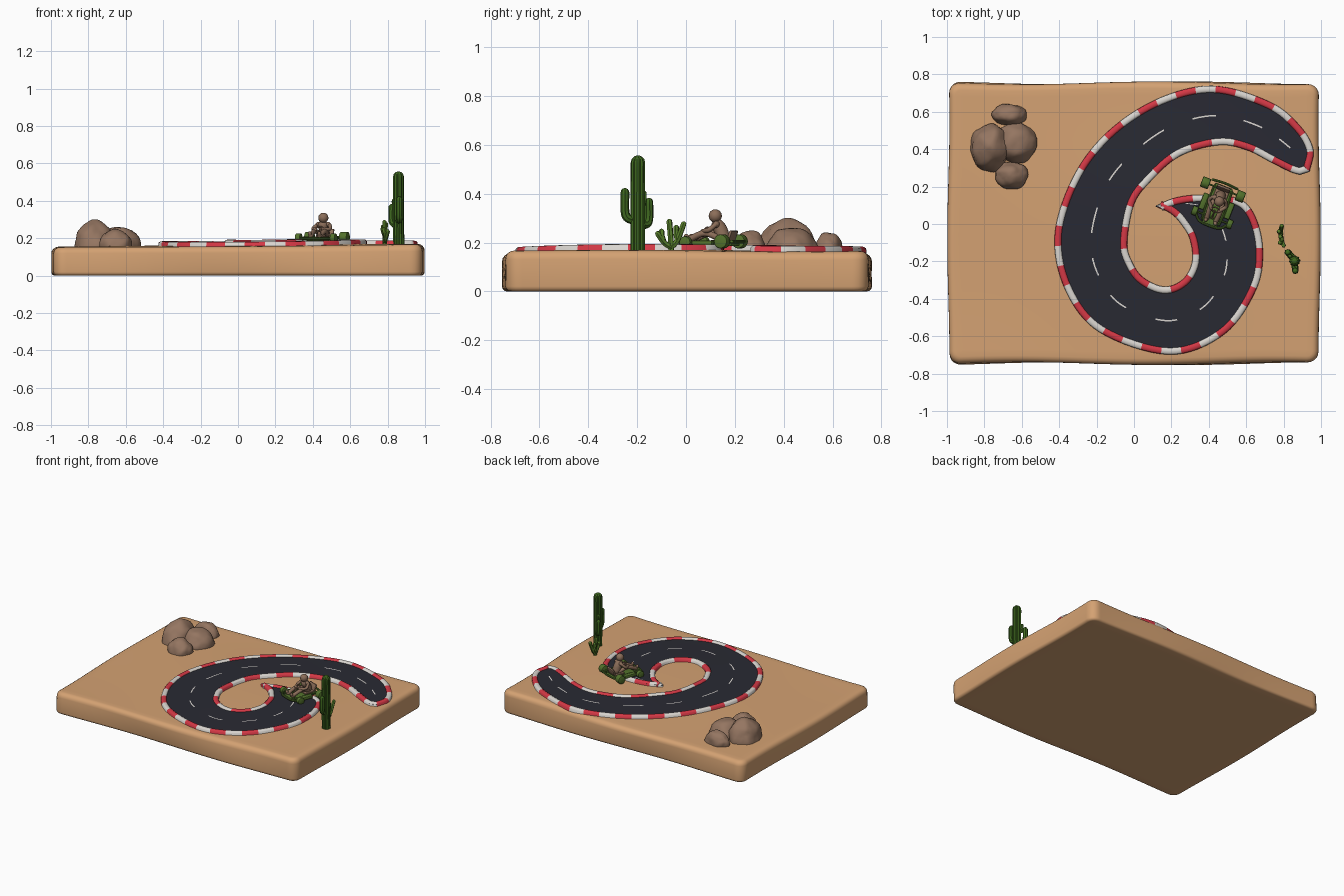
import bpy, bmesh, math
from mathutils import Vector, Matrix, noise

if "Cube" in bpy.data.objects:
    bpy.data.objects.remove(bpy.data.objects["Cube"])


def material(name, rgb):
    m = bpy.data.materials.new(name)
    m.diffuse_color = (*rgb, 1)
    m.use_nodes = True
    m.node_tree.nodes["Principled BSDF"].inputs["Base Color"].default_value = m.diffuse_color
    return m


SAND = material("sand", (0.66, 0.36, 0.17))
ASPHALT = material("asphalt", (0.022, 0.023, 0.033))
RED = material("curb red", (0.66, 0.04, 0.06))
WHITE = material("curb white", (0.70, 0.67, 0.63))
ROCK = material("rock brown", (0.30, 0.18, 0.12))
SKIN = material("driver brown", (0.26, 0.155, 0.10))
KART = material("kart green", (0.085, 0.165, 0.025))
CACTUS = material("cactus green", (0.05, 0.14, 0.014))
SHRUB = material("light cactus green", (0.10, 0.22, 0.025))


def finish(name, bm, mats, matrix=None, angle=40):
    if matrix:
        bm.transform(matrix)
    bmesh.ops.recalc_face_normals(bm, faces=bm.faces[:])
    me = bpy.data.meshes.new(name)
    bm.to_mesh(me)
    bm.free()
    ob = bpy.data.objects.new(name, me)
    bpy.context.collection.objects.link(ob)
    for m in mats:
        me.materials.append(m)
    bpy.ops.object.select_all(action='DESELECT')
    ob.select_set(True)
    bpy.context.view_layer.objects.active = ob
    bpy.ops.object.shade_smooth_by_angle(angle=math.radians(angle))
    return ob


def ground(x, y):
    return (0.161 + 0.007 * x + 0.004 * math.sin(3 * x + 1) * math.cos(2.5 * y)
            + 0.004 * math.cos(4 * y + x))


def spline(pts, steps):
    p = [Vector(q) for q in pts]
    p = [2 * p[0] - p[1]] + p + [2 * p[-1] - p[-2]]
    out = []
    for i in range(1, len(p) - 2):
        a, b, c, d = p[i - 1:i + 3]
        for k in range(steps):
            t = k / steps
            out.append(0.5 * (2 * b + (c - a) * t + (2 * a - 5 * b + 4 * c - d) * t * t
                              + (3 * b - a - 3 * c + d) * t ** 3))
    return out + [p[-2]]


def limb(bm, pts, radius, sides=12, ribs=0.0, steps=6):
    """Round-ended tube along a smooth path; ribs alternates the radius."""
    path = spline(pts, steps)
    rings = [(path[0], path[1] - path[0], 0.98), ]
    d0, d1 = (path[1] - path[0]).normalized(), (path[-1] - path[-2]).normalized()
    caps = [(math.cos(a), math.sin(a)) for a in (1.4, 1.0, 0.5)]
    rings = [(path[0] - d0 * radius * s, d0, c) for c, s in caps]
    for i, p in enumerate(path):
        rings.append((p, (path[min(i + 1, len(path) - 1)] - path[max(i - 1, 0)]).normalized(), 1))
    rings += [(path[-1] + d1 * radius * s, d1, c) for c, s in reversed(caps)]
    u = d0.orthogonal().normalized()
    prev = None
    for c, d, s in rings:
        u = (u - d * u.dot(d)).normalized()
        v = d.cross(u)
        ring = []
        for k in range(sides):
            a = math.tau * k / sides
            r = radius * s * (1 - ribs * (k % 2))
            ring.append(bm.verts.new(c + (u * math.cos(a) + v * math.sin(a)) * r))
        if prev:
            for k in range(sides):
                j = (k + 1) % sides
                bm.faces.new((prev[k], prev[j], ring[j], ring[k]))
        else:
            bm.faces.new(ring)
        prev = ring
    bm.faces.new(prev)


def box(bm, centre, size, bevel=0.006, tilt=0):
    part = bmesh.new()
    bmesh.ops.create_cube(part, size=1, matrix=Matrix.Diagonal((*size, 1)))
    bmesh.ops.bevel(part, geom=part.edges[:], offset=bevel, segments=2, affect='EDGES', profile=0.5)
    part.transform(Matrix.Translation(centre) @ Matrix.Rotation(tilt, 4, 'X'))
    tmp = bpy.data.meshes.new("tmp")
    part.to_mesh(tmp)
    part.free()
    bm.from_mesh(tmp)
    bpy.data.meshes.remove(tmp)


# Sand slab with soft edges and a gently rolling top
bm = bmesh.new()
bmesh.ops.create_cube(bm, size=1, matrix=Matrix.Translation((0, 0, 0.08)) @ Matrix.Diagonal((1.985, 1.50, 0.16, 1)))
bmesh.ops.bevel(bm, geom=[e for e in bm.edges if abs(e.verts[0].co.z - e.verts[1].co.z) > 0.1],
                offset=0.06, segments=5, affect='EDGES', profile=0.5)
for z, off in ((0.16, 0.035), (0, 0.02)):
    rim = [e for e in bm.edges if all(abs(v.co.z - z) < 1e-4 for v in e.verts)]
    bmesh.ops.bevel(bm, geom=rim, offset=off, segments=4, affect='EDGES', profile=0.5)
for axis, count, half in ((0, 32, 0.92), (1, 24, 0.68)):
    for i in range(count + 1):
        co, no = [0, 0, 0], [0, 0, 0]
        co[axis], no[axis] = -half + 2 * half * i / count, 1
        bmesh.ops.bisect_plane(bm, geom=bm.verts[:] + bm.edges[:] + bm.faces[:], plane_co=co, plane_no=no)
for v in bm.verts:
    x, y, z = v.co
    v.co.z = z / 0.16 * ground(x, y)
    v.co.x += 0.006 * math.sin(5 * y + 2) * x
    v.co.y += 0.010 * math.sin(4.5 * x + 9 * z) * y + 0.004
finish("sand_base", bm, [SAND])

# Track edges, from the wide tail round to the pointed tip
outer = [(.94, .28), (.96, .40), (.885, .53), (.725, .655), (.425, .74), (.136, .675), (-.13, .505),
         (-.32, .265), (-.425, -.055), (-.37, -.35), (-.185, -.58), (.19, -.70), (.485, -.59), (.655, -.35),
         (.69, -.136), (.645, .05), (.55, .14), (.35, .157), (.215, .14), (.12, .10)]
inner = [(.885, .262), (.83, .28), (.73, .33), (.60, .395), (.45, .42), (.243, .36), (.083, .22),
         (0, .10), (-.035, -.10), (-.01, -.20), (.05, -.285), (.163, -.334), (.26, -.295), (.31, -.20),
         (.297, -.08), (.25, 0), (.215, .04), (.18, .065), (.145, .08), (.115, .092)]
edge_o, edge_i = spline(outer, 8), spline(inner, 8)


def strip(bm, first, last, fractions, lift):
    prev = None
    for i in range(first, last + 1):
        a, b = edge_o[i], edge_i[i]
        row = []
        for f in fractions((b - a).length):
            p = a.lerp(b, f)
            row.append(bm.verts.new((p.x, p.y, ground(p.x, p.y) + lift)))
        if prev:
            for k in range(len(row) - 1):
                bm.faces.new((prev[k], prev[k + 1], row[k + 1], row[k]))
        prev = row


bm = bmesh.new()
strip(bm, 0, len(edge_o) - 1, lambda w: [0.04 + 0.92 * k / 8 for k in range(9)], 0.014)
finish("road", bm, [ASPHALT])

# Thin centre dashes
bm = bmesh.new()
for first in range(14, 134, 9):
    strip(bm, first, first + 4, lambda w: (0.5 - 0.004 / w, 0.5 + 0.004 / w), 0.0165)
finish("road_dashes", bm, [WHITE])

# Red and white curb swept round the whole track edge
loop = edge_o + edge_i[::-1]
loop.append(loop[0])
length = sum((b - a).length for a, b in zip(loop, loop[1:]))
count = 2 * round(length / 0.22) * 6
path, travelled, step = [], 0.0, length / count
for a, b in zip(loop, loop[1:]):
    seg = (b - a).length
    while len(path) < count and len(path) * step <= travelled + seg:
        path.append(a.lerp(b, (len(path) * step - travelled) / max(seg, 1e-6)))
    travelled += seg
count = len(path)
section = [(0, -0.02), (0.002, 0.016), (0.010, 0.023), (0.028, 0.024), (0.037, 0.018), (0.040, 0.0)]
bm = bmesh.new()
rows = []
for i, p in enumerate(path):
    d = (path[(i + 1) % count] - path[i - 1]).normalized()
    n = Vector((-d.y, d.x))
    rows.append([bm.verts.new((*(p + n * o), ground(p.x, p.y) + h)) for o, h in section])
for i in range(count):
    a, b = rows[i], rows[(i + 1) % count]
    for k in range(len(section) - 1):
        bm.faces.new((a[k], a[k + 1], b[k + 1], b[k])).material_index = (i // 6) % 2
finish("curb", bm, [RED, WHITE], angle=60)

# Rock pile
rocks = [(-.77, .41, .105, .125, .135), (-.63, .435, .11, .11, .10),
         (-.665, .585, .092, .058, .08), (-.655, .26, .09, .072, .085)]
for i, (x, y, rx, ry, rz) in enumerate(rocks):
    bm = bmesh.new()
    bmesh.ops.create_icosphere(bm, subdivisions=4, radius=1)
    for v in bm.verts:
        c = v.co.copy()
        k = 1 + 0.13 * noise.noise(c * 1.6 + Vector((i * 7, 0, 3))) + 0.03 * noise.noise(c * 5)
        v.co = (x + c.x * rx * k, y + c.y * ry * k, 0.16 + max(c.z, -0.2) * rz * k)
    finish(f"rock_{i + 1}", bm, [ROCK])

# Tall ribbed cactus with two raised arms
bm = bmesh.new()
limb(bm, [(.86, -.198, .15), (.858, -.198, .35), (.858, -.197, .527)], .030, 20, .16)
limb(bm, [(.855, -.20, .29), (.862, -.238, .30), (.862, -.25, .33), (.862, -.25, .405)], .018, 16, .16)
limb(bm, [(.855, -.19, .275), (.832, -.162, .275), (.822, -.152, .30), (.822, -.152, .365)], .018, 16, .16)
limb(bm, [(.85, -.19, .35), (.838, -.175, .36), (.834, -.172, .39), (.834, -.172, .40)], .012, 12, .16)
finish("tall_cactus", bm, [CACTUS], angle=30)

# Small branching cactus
bm = bmesh.new()
for pts in ([(.785, -.06, .15), (.785, -.062, .21), (.783, -.068, .285)],
            [(.785, -.06, .18), (.79, -.09, .20), (.80, -.115, .235)],
            [(.785, -.06, .18), (.785, -.035, .21), (.79, -.01, .275)],
            [(.79, -.09, .20), (.785, -.10, .23), (.78, -.10, .245)],
            [(.785, -.035, .21), (.775, -.04, .24), (.775, -.04, .26)]):
    limb(bm, pts, .012, 12, .14)
finish("small_cactus", bm, [SHRUB], angle=30)

# Kart, built facing -y on local z = 0
M = Matrix.Translation((0.445, 0.105, 0.176)) @ Matrix.Rotation(-0.37, 4, 'Z')
bm = bmesh.new()
box(bm, (0, 0, .016), (.10, .21, .014))
box(bm, (0, -.10, .022), (.085, .035, .018))
for s in (-1, 1):
    box(bm, (s * .073, -.01, .022), (.03, .09, .022))
    limb(bm, [(s * .05, .09, .02), (s * .055, 0, .028), (s * .05, -.1, .022)], .005, 8)
limb(bm, [(-.09, -.085, .02), (-.05, -.118, .022), (.05, -.118, .022), (.09, -.085, .02)], .007, 8)
limb(bm, [(-.07, .115, .028), (0, .12, .028), (.07, .115, .028)], .007, 8)
for y in (-.075, .085):
    limb(bm, [(-.1, y, .026), (.1, y, .026)], .005, 8)
finish("kart_frame", bm, [KART], M)

for name, y, r, w in (("front_wheels", -.075, .025, .03), ("rear_wheels", .085, .029, .045)):
    bm = bmesh.new()
    for s in (-1, 1):
        rot = Matrix.Translation((s * .10, y, r)) @ Matrix.Rotation(math.pi / 2, 4, 'Y')
        bmesh.ops.create_cone(bm, cap_ends=True, segments=24, radius1=r, radius2=r, depth=w, matrix=rot)
    bmesh.ops.bevel(bm, geom=[e for e in bm.edges if abs(e.verts[0].co.x - e.verts[1].co.x) < 1e-5],
                    offset=.006, segments=2, affect='EDGES', profile=0.5)
    finish(name, bm, [KART], M)

# Seat and steering column
bm = bmesh.new()
box(bm, (0, .045, .028), (.075, .08, .012))
box(bm, (0, .09, .05), (.075, .014, .05), tilt=-.35)
limb(bm, [(0, -.08, .025), (0, -.035, .065)], .004, 8)
ring = [(.022 * math.cos(a), -.03 + .012 * math.sin(a), .068 + .018 * math.sin(a))
        for a in (math.tau * k / 12 for k in range(13))]
limb(bm, ring, .004, 8, steps=2)
finish("seat_and_steering", bm, [SKIN], M)

# Seated driver
bm = bmesh.new()
limb(bm, [(0, .05, .048), (0, .04, .075), (0, .028, .092)], .028, 16)
limb(bm, [(-.028, .03, .098), (.028, .03, .098)], .014, 12)
for s in (-1, 1):
    limb(bm, [(s * .036, .03, .096), (s * .048, .005, .075), (s * .022, -.03, .07)], .010, 10)
    limb(bm, [(s * .018, .04, .042), (s * .03, -.02, .062), (s * .026, -.09, .036)], .013, 10)
    limb(bm, [(s * .026, -.092, .036), (s * .028, -.10, .05)], .010, 10)
bmesh.ops.create_uvsphere(bm, u_segments=20, v_segments=14, radius=.027,
                          matrix=Matrix.Translation((.005, .018, .133)))
finish("driver", bm, [SKIN], M)
